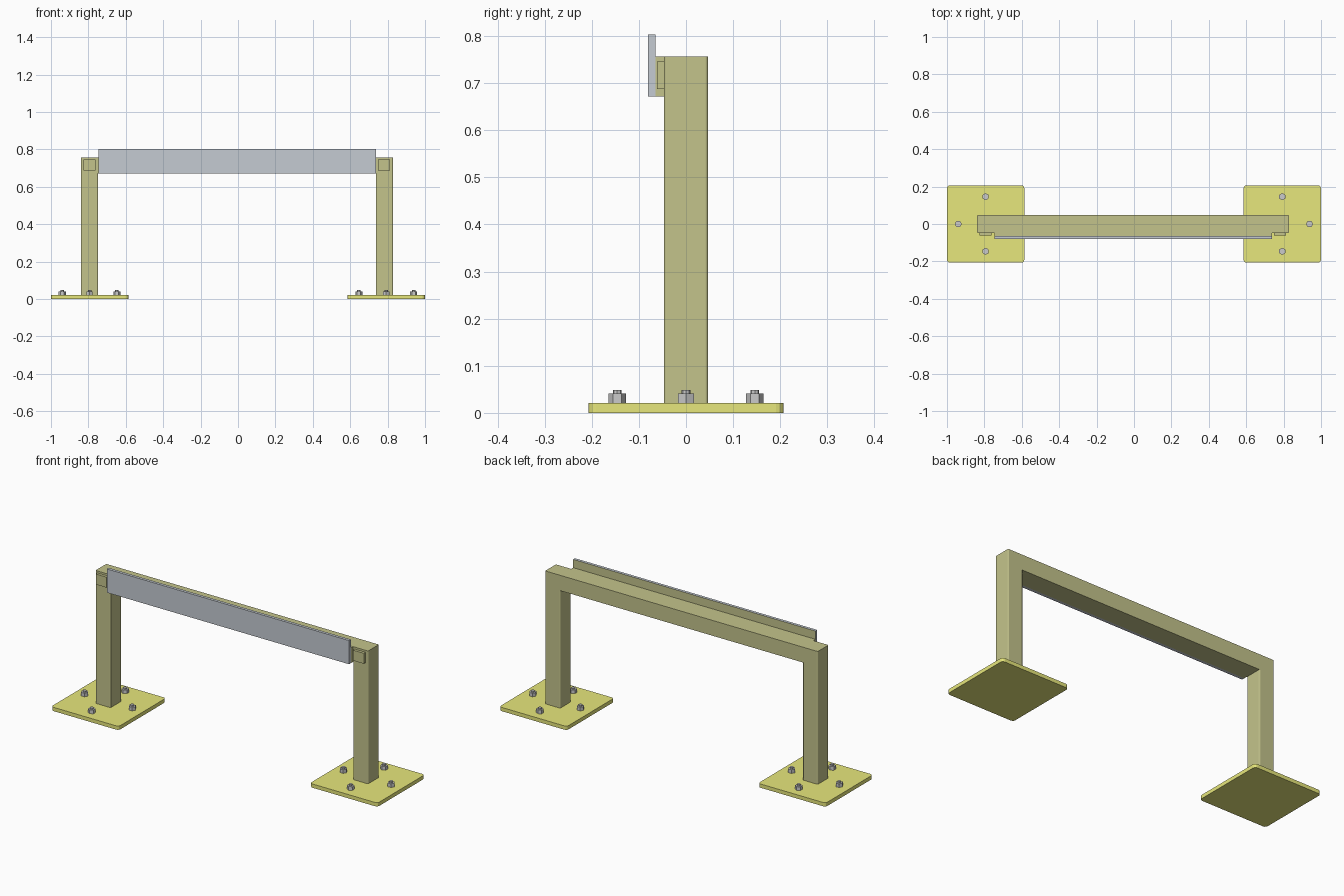
import bpy, bmesh, math
from mathutils import Matrix

if "Cube" in bpy.data.objects:
    bpy.data.objects.remove(bpy.data.objects["Cube"])


def material(name, color):
    m = bpy.data.materials.new(name)
    m.diffuse_color = (*color, 1)
    m.use_nodes = True
    m.node_tree.nodes["Principled BSDF"].inputs["Base Color"].default_value = m.diffuse_color
    return m


YELLOW = material("yellow_paint", (0.8, 0.8, 0.2))
OLIVE = material("olive_paint", (0.55, 0.55, 0.26))
STEEL = material("blue_grey_face", (0.56, 0.60, 0.65))


def finish(bm, name, mats):
    mesh = bpy.data.meshes.new(name)
    bm.to_mesh(mesh)
    bm.free()
    for m in mats:
        mesh.materials.append(m)
    obj = bpy.data.objects.new(name, mesh)
    bpy.context.collection.objects.link(obj)
    return obj


def box(name, x, y, z, mats, corner=0.0):
    """Box from (min, max) ranges, optionally with rounded vertical edges."""
    bm = bmesh.new()
    size = [r[1] - r[0] for r in (x, y, z)]
    centre = [(r[0] + r[1]) / 2 for r in (x, y, z)]
    bmesh.ops.create_cube(bm, size=1, matrix=Matrix.Translation(centre)
                          @ Matrix.Diagonal((*size, 1)))
    if corner:
        upright = [e for e in bm.edges
                   if abs(e.verts[0].co.z - e.verts[1].co.z) > 1e-4]
        bmesh.ops.bevel(bm, geom=upright, offset=corner, segments=3,
                        profile=0.5, affect='EDGES')
    return finish(bm, name, mats)


def bolt(name, x, y, turn):
    """Hex nut with the threaded stub rising out of it."""
    bm = bmesh.new()
    for sides, radius, z0, z1 in ((6, 0.019, 0.02, 0.041),
                                  (8, 0.0095, 0.04, 0.049)):
        m = (Matrix.Translation((x, y, (z0 + z1) / 2))
             @ Matrix.Rotation(turn, 4, 'Z'))
        bmesh.ops.create_cone(bm, cap_ends=True, segments=sides, radius1=radius,
                              radius2=radius, depth=z1 - z0, matrix=m)
    return finish(bm, name, [])


# feet, posts, bolts and end pads on both sides
for side, plate_x, post_x, pad_x in (("left", -0.7935, -0.794, -0.794),
                                     ("right", 0.7925, 0.784, 0.781)):
    box(side + "_base_plate", (plate_x - 0.207, plate_x + 0.207),
        (-0.207, 0.207), (0, 0.021), [YELLOW], 0.016)
    box(side + "_post", (post_x - 0.046, post_x + 0.046),
        (-0.047, 0.047), (0.021, 0.757), [OLIVE], 0.006)
    box(side + "_end_pad", (pad_x - 0.033, pad_x + 0.033),
        (-0.062, -0.046), (0.688, 0.746), [OLIVE])
    for i in range(4):
        a = i * math.pi / 2
        bolt(f"{side}_bolt_{i + 1}", plate_x + 0.146 * math.cos(a),
             0.146 * math.sin(a), a + math.pi / 2)

# cross beam, flush with the posts
box("cross_beam", (-0.755, 0.745), (-0.047, 0.047), (0.672, 0.757), [OLIVE])

# spacer between the beam and the front panel
box("panel_spacer", (-0.747, 0.737), (-0.065, -0.047), (0.672, 0.757), [OLIVE])

# front panel, painted olive on its back face
panel = box("front_panel", (-0.747, 0.737), (-0.081, -0.065), (0.672, 0.803),
            [STEEL, OLIVE])
for face in panel.data.polygons:
    if face.normal.y > 0.9:
        face.material_index = 1
